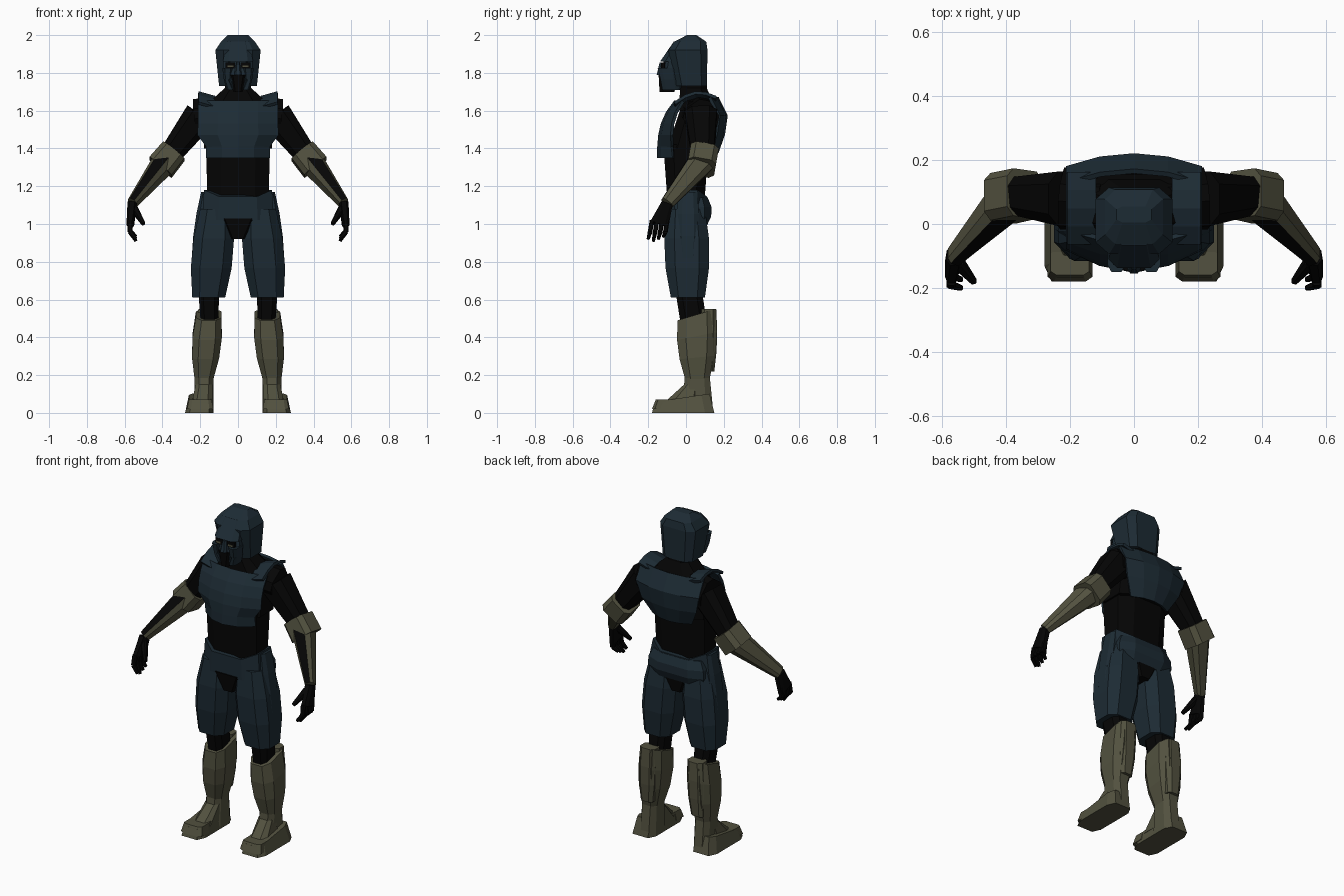
import bpy, bmesh
from math import sin, pi
from mathutils import Vector

default_cube = bpy.data.objects.get("Cube")
if default_cube:
    bpy.data.objects.remove(default_cube, do_unlink=True)


def material(name, *rgb):
    mat = bpy.data.materials.new(name)
    mat.use_nodes = True
    mat.diffuse_color = (*rgb, 1)
    mat.node_tree.nodes["Principled BSDF"].inputs["Base Color"].default_value = (*rgb, 1)
    return mat


BLUE = material("dark blue", .012, .024, .034)
OLIVE = material("olive", .085, .083, .05)
BLACK = material("black", .0015, .0015, .0015)


def finish(name, bm, mat, mirror, thickness=0):
    """Turn a bmesh into a flat shaded object, mirrored across x if wanted."""
    bmesh.ops.recalc_face_normals(bm, faces=bm.faces)
    mesh = bpy.data.meshes.new(name)
    bm.to_mesh(mesh)
    bm.free()
    mesh.materials.append(mat)
    part_object = bpy.data.objects.new(name, mesh)
    bpy.context.collection.objects.link(part_object)
    if mirror:
        part_object.modifiers.new("mirror", 'MIRROR')
    if thickness:
        solid = part_object.modifiers.new("thickness", 'SOLIDIFY')
        solid.thickness, solid.offset = thickness, 0
    return part_object


def octagon(wide, deep, chamfer):
    w, d = wide * (1 - chamfer), deep * (1 - chamfer)
    return [(wide, -d), (wide, d), (w, deep), (-w, deep),
            (-wide, d), (-wide, -d), (-w, -deep), (w, -deep)]


def part(name, mat, start, end, size, end_size=None, bulge=0, mirror=True,
         square=False, chamfer=.45, tilt=0, vee=0):
    """Tapered eight sided block between two points; sizes are half width and half depth.
    Square ends follow the axis. Tilt lifts the back of the end, vee lifts its sides."""
    start, end, size = Vector(start), Vector(end), Vector(size)
    end_size = Vector(end_size or size)
    across, along = Vector((1, 0, 0)), Vector((0, 1, 0))
    if square:
        axis = (end - start).normalized()
        across = (across - axis * axis.x).normalized()
        along = axis.cross(across)
    steps = 3 if bulge else 1
    bm = bmesh.new()
    rings = []
    for i in range(steps + 1):
        t = i / steps
        swell = bulge * sin(pi * t)
        wide, deep = size.lerp(end_size, t)
        ring = []
        for u, v in octagon(wide + swell, deep + swell, chamfer):
            p = start.lerp(end, t) + across * u + along * v
            p.z += t * (tilt * v + vee * abs(u))
            ring.append(bm.verts.new(p))
        rings.append(ring)
    for a, b in zip(rings, rings[1:]):
        for i in range(len(a)):
            bm.faces.new((a[i - 1], a[i], b[i], b[i - 1]))
    bm.faces.new(rings[0])
    bm.faces.new(rings[-1])
    return finish(name, bm, mat, mirror)


def middle(name, mat, start, end, *sizes, **options):
    """Block on the centre line, its ends given as (y, z)."""
    return part(name, mat, (0, *start), (0, *end), *sizes, mirror=False, **options)


def sheet(name, mat, shape, columns=3, rows=6):
    """Thin mirrored shell; shape maps across and up, both from 0 to 1, to a point."""
    bm = bmesh.new()
    grid = [[bm.verts.new(shape(c / (columns - 1), r / (rows - 1))) for c in range(columns)]
            for r in range(rows)]
    for a, b in zip(grid, grid[1:]):
        for i in range(columns - 1):
            bm.faces.new((a[i], a[i + 1], b[i + 1], b[i]))
    return finish(name, bm, mat, True, .016)


# Torso and neck
middle("crotch", BLACK, (0, .92), (0, 1.03), (.035, .1), (.095, .118), chamfer=.25)
middle("abdomen", BLACK, (0, 1.08), (0, 1.42), (.16, .095), (.17, .12))
middle("chest", BLACK, (.02, 1.4), (.07, 1.65), (.18, .12), (.17, .085))
middle("neck_base", BLACK, (.06, 1.6), (.04, 1.72), (.2, .1), (.07, .07))
middle("neck", BLACK, (.04, 1.65), (.04, 1.8), (.07, .07))


# Chest and back plates, bridged by shoulder straps
def chest_shape(s, t):
    width = .165 if t < .4 else .21
    return width * s, -.145 + .09 * t ** 3 + (.08 - .04 * t) * s * s, 1.35 + .3 * t


def back_shape(s, t):
    width = .13 + .08 * min(1, 2 * t)
    return width * s, .165 + .05 * sin(pi * t ** 1.3) - .04 * s * s, 1.38 + .29 * t


def strap_shape(s, t):
    return .12 + .09 * s, -.06 + .22 * t, 1.615 + .03 * t + .04 * sin(pi * t) + .025 * s


sheet("chest_plate", BLUE, chest_shape)
sheet("back_plate", BLUE, back_shape, rows=4)
sheet("shoulder_straps", BLUE, strap_shape, columns=2, rows=5)

# Arms, with the inner side of the forearm left uncovered
shoulder, elbow, wrist = (.2, .08, 1.575), (.38, .09, 1.34), (.56, -.1, 1.11)
part("shoulders", BLACK, (.1, .07, 1.58), (.225, .08, 1.565), (.085, .085), square=True)
part("upper_arms", BLACK, shoulder, elbow, (.085, .085), (.055, .055), square=True)
part("elbow_cuffs", OLIVE, (.34, .095, 1.385), (.41, .08, 1.3), (.072, .075),
     (.076, .075), square=True, chamfer=.35)
guards = part("forearm_guards", OLIVE, elbow, wrist, (.06, .07), (.025, .035), square=True)
guards.data.materials.append(BLACK)
inner = Vector((0, -.8, .6))
for face in guards.data.polygons:
    face.material_index = int(face.normal.dot(inner) > .9)

# Hands with curled fingers
part("palms", BLACK, wrist, (.57, -.14, 1), (.025, .03), (.02, .05), square=True)
part("thumbs", BLACK, (.55, -.12, 1.08), (.5, -.18, 1), (.02, .02), (.01, .01), square=True)
for i, finger in enumerate(("index", "middle", "ring", "little")):
    y = -.18 + .027 * i
    knuckle, joint = (.57, y, 1.02), (.572, y - .01, .96)
    tip = (.54, y - .02, .91 + .012 * abs(i - 1))
    part(finger + "_fingers", BLACK, knuckle, joint, (.014, .012), square=True)
    part(finger + "_fingertips", BLACK, joint, tip, (.013, .012), (.008, .008), square=True)

# Trousers
middle("hips", BLUE, (0, 1.02), (0, 1.1), (.19, .112), (.18, .112), vee=.45)
middle("seat", BLUE, (.06, .99), (.05, 1.14), (.17, .05), (.16, .065), bulge=.025)
part("thighs", BLUE, (.155, .01, .61), (.115, 0, 1.08), (.087, .09), (.085, .1), bulge=.025)
part("hip_panels", BLUE, (.21, .01, .82), (.17, .01, 1.17), (.035, .05), (.025, .05), bulge=.01)

# Knees and boots
part("knees", BLACK, (.15, .045, .45), (.155, .015, .64), (.045, .07), (.055, .07))
part("ankles", OLIVE, (.18, .06, 0), (.18, .06, .2), (.05, .085), (.05, .065))
part("shin_guards", OLIVE, (.18, .06, .18), (.155, .055, .52), (.05, .065), (.068, .1),
     bulge=.018, tilt=.3)
part("calf_plates", OLIVE, (.17, .12, .22), (.16, .12, .55), (.04, .03), (.05, .04), bulge=.01)
part("feet", OLIVE, (.205, -.015, 0), (.2, -.02, .08), (.075, .165), (.06, .145),
     chamfer=.3, tilt=.15)
part("insteps", OLIVE, (.19, -.02, .05), (.18, .03, .15), (.055, .1), (.045, .04))
part("toe_caps", OLIVE, (.2, -.13, .02), (.2, -.12, .07), (.07, .05), (.06, .04), chamfer=.3)

# Helmet
middle("helmet_sides", BLUE, (.03, 1.73), (.01, 1.92), (.1, .08), (.12, .104), chamfer=.35)
middle("helmet_crown", BLUE, (.01, 1.92), (.022, 1.965), (.12, .104), (.09, .085), chamfer=.35)
middle("helmet_top", BLUE, (.022, 1.965), (.03, 2), (.09, .085), (.055, .025), chamfer=.35)
middle("forehead", BLUE, (-.06, 1.86), (-.02, 1.965), (.08, .077), (.06, .045), chamfer=.35)

# Face mask
middle("face", BLUE, (-.07, 1.71), (-.06, 1.87), (.045, .055), (.075, .055), bulge=.015)
middle("nose", BLUE, (-.13, 1.79), (-.12, 1.855), (.02, .025), (.01, .02))
middle("mouth", BLACK, (-.1, 1.7), (-.1, 1.79), (.025, .04), (.05, .045))
part("cheeks", BLUE, (.055, -.09, 1.765), (.055, -.1, 1.825), (.02, .045), (.028, .05))
part("jaw", BLUE, (.04, -.08, 1.71), (.06, -.09, 1.765), (.02, .045), (.015, .045))
part("eye_sockets", BLACK, (.04, -.12, 1.822), (.04, -.12, 1.855), (.025, .012))
part("eyes", OLIVE, (.04, -.13, 1.83), (.04, -.13, 1.84), (.015, .005))
